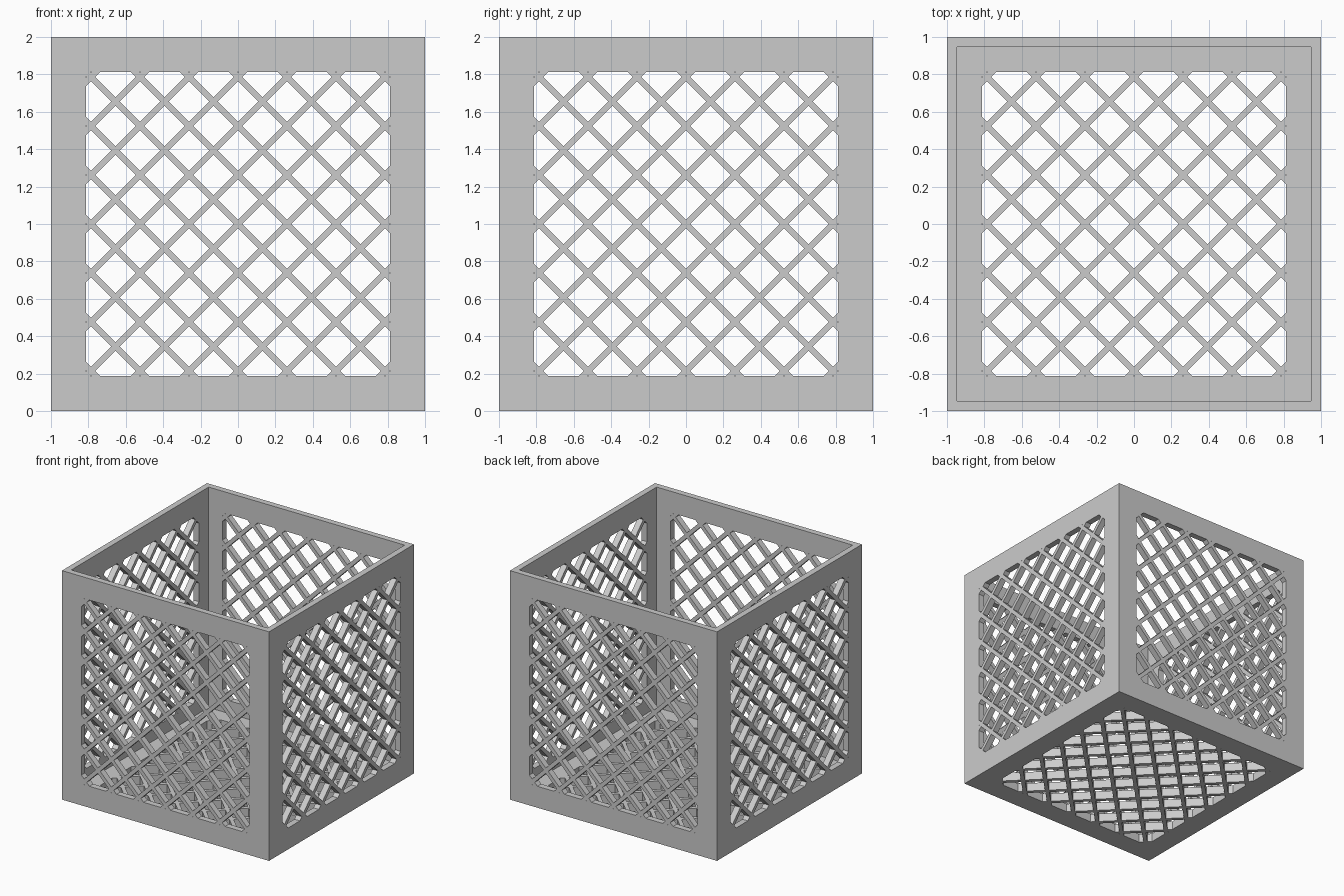
import bpy
import bmesh
from math import pi
from mathutils import Matrix, Vector

WALL = 0.075      # panel thickness
WINDOW = 0.813    # half width of the pierced area
STEP = 0.131      # half spacing of the lattice
HOLE = 0.1075     # half diagonal of a diamond hole

default = bpy.data.objects.get("Cube")
if default:
    bpy.data.objects.remove(default, do_unlink=True)

# Single grey material
grey = bpy.data.materials.new("plain_grey")
grey.use_nodes = True
colour = (0.6, 0.6, 0.6, 1)
grey.diffuse_color = colour
grey.node_tree.nodes["Principled BSDF"].inputs["Base Color"].default_value = colour


def add_object(name, bm):
    bmesh.ops.recalc_face_normals(bm, faces=bm.faces)
    mesh = bpy.data.meshes.new(name)
    bm.to_mesh(mesh)
    bm.free()
    obj = bpy.data.objects.new(name, mesh)
    bpy.context.collection.objects.link(obj)
    return obj


def lattice_cutter(name, depth, matrix):
    """Diamond prisms along z, trimmed to the square window."""
    bm = bmesh.new()
    for i in range(-7, 8):
        for j in range(-7, 8):
            if (i + j) % 2:
                x, y = i * STEP, j * STEP
                corners = ((x + HOLE, y), (x, y + HOLE), (x - HOLE, y), (x, y - HOLE))
                bm.faces.new([bm.verts.new((u, v, -depth)) for u, v in corners])
    for side in (Vector((1, 0, 0)), Vector((-1, 0, 0)), Vector((0, 1, 0)), Vector((0, -1, 0))):
        bmesh.ops.bisect_plane(bm, geom=bm.verts[:] + bm.edges[:] + bm.faces[:],
                               plane_co=side * WINDOW, plane_no=side, clear_outer=True)
    grown = bmesh.ops.extrude_face_region(bm, geom=bm.faces[:], use_keep_orig=True)
    top = [v for v in grown["geom"] if isinstance(v, bmesh.types.BMVert)]
    bmesh.ops.translate(bm, verts=top, vec=(0, 0, 2 * depth))
    bm.transform(matrix)
    cutter = add_object(name, bm)
    cutter.hide_render = True
    return cutter


# Open-topped box with a floor
bm = bmesh.new()
bmesh.ops.create_cube(bm, size=2, matrix=Matrix.Translation((0, 0, 1)))
lid = max(bm.faces, key=lambda f: f.calc_center_median().z)
bmesh.ops.inset_region(bm, faces=[lid], thickness=WALL)
well = bmesh.ops.extrude_discrete_faces(bm, faces=[lid])["faces"][0]
bmesh.ops.translate(bm, verts=well.verts[:], vec=(0, 0, WALL - 2))
box = add_object("lattice_box", bm)
box.data.materials.append(grey)

# Pierce the floor and both pairs of walls
middle = Matrix.Translation((0, 0, 1))
cutters = [
    lattice_cutter("floor_cutter", 0.15, Matrix.Identity(4)),
    lattice_cutter("front_back_cutter", 1.2, middle @ Matrix.Rotation(pi / 2, 4, "X")),
    lattice_cutter("side_cutter", 1.2, middle @ Matrix.Rotation(pi / 2, 4, "Y")),
]
bpy.context.view_layer.objects.active = box
for cutter in cutters:
    cut = box.modifiers.new(cutter.name, "BOOLEAN")
    cut.operation = "DIFFERENCE"
    cut.solver = "EXACT"
    cut.object = cutter
    bpy.ops.object.modifier_apply(modifier=cut.name)
    bpy.data.objects.remove(cutter, do_unlink=True)
